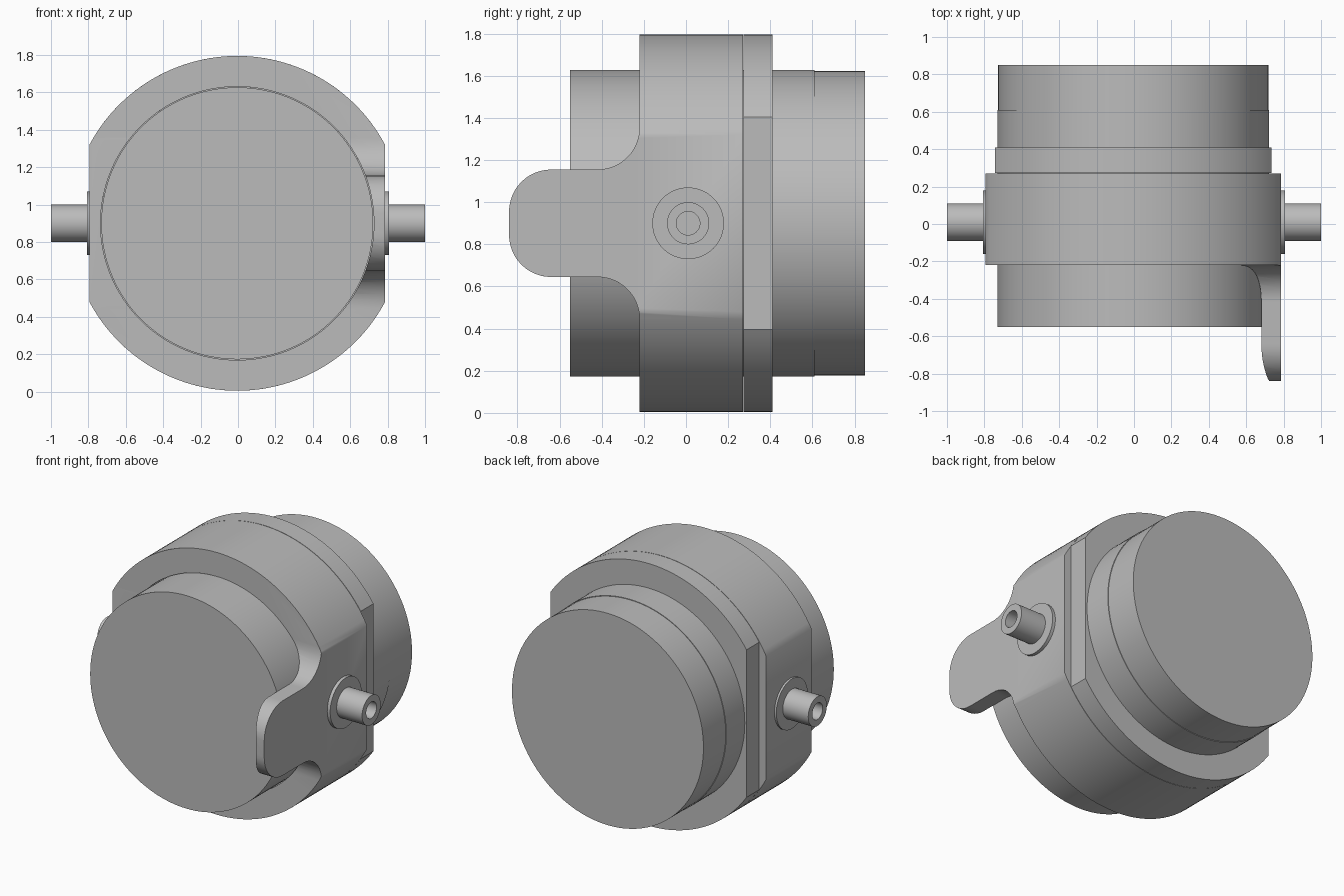
import bpy, bmesh
from math import sin, cos, pi, acos, radians
from mathutils import Vector

cube = bpy.data.objects.get("Cube")
if cube:
    bpy.data.objects.remove(cube)

CX, CZ = -0.004, 0.9      # axis of the round body
OUTER, BORE = 0.895, 0.731

grey = bpy.data.materials.new("plain grey")
grey.use_nodes = True
grey.diffuse_color = (0.5, 0.5, 0.5, 1)
grey.node_tree.nodes["Principled BSDF"].inputs["Base Color"].default_value = (0.5, 0.5, 0.5, 1)


def arc(cx, cy, r, start, end, steps):
    """Points along an arc, angles in degrees."""
    angles = [radians(start + (end - start) * i / steps) for i in range(steps + 1)]
    return [(cx + r * cos(a), cy + r * sin(a)) for a in angles]


def prism(name, points, axis, low, high):
    """Extrude a profile along x (points are y, z) or y (points are x, z)."""
    bm = bmesh.new()
    place = (lambda p: (low, p[0], p[1])) if axis == "x" else (lambda p: (p[0], low, p[1]))
    face = bm.faces.new([bm.verts.new(place(p)) for p in points])
    new = bmesh.ops.extrude_face_region(bm, geom=[face])["geom"]
    step = Vector((high - low, 0, 0) if axis == "x" else (0, high - low, 0))
    bmesh.ops.translate(bm, vec=step, verts=[v for v in new if isinstance(v, bmesh.types.BMVert)])
    bmesh.ops.recalc_face_normals(bm, faces=bm.faces)
    mesh = bpy.data.meshes.new(name)
    bm.to_mesh(mesh)
    bm.free()
    mesh.materials.append(grey)
    obj = bpy.data.objects.new(name, mesh)
    bpy.context.collection.objects.link(obj)
    return obj


def disc(r, x, z, sides=128):
    return arc(x, z, r, 0, 360, sides)[:-1]


def flat_sided(flat):
    """Circle with its left and right sides cut flat."""
    a = acos(flat / OUTER) * 180 / pi
    return arc(CX, CZ, OUTER, a, 180 - a, 48) + arc(CX, CZ, OUTER, 180 + a, 360 - a, 48)


def cut(obj, cutter, operation="DIFFERENCE"):
    mod = obj.modifiers.new(cutter.name, "BOOLEAN")
    mod.operation, mod.solver, mod.object = operation, "EXACT", cutter
    cutter.hide_render = True
    cutter.hide_set(True)


def smooth(obj):
    bpy.ops.object.select_all(action="DESELECT")
    obj.select_set(True)
    bpy.context.view_layer.objects.active = obj
    bpy.ops.object.shade_smooth_by_angle(angle=radians(30))


def bake(obj):
    """Apply the modifiers and delete the cutters."""
    cutters = [m.object for m in obj.modifiers if m.type == "BOOLEAN"]
    graph = bpy.context.evaluated_depsgraph_get()
    mesh = bpy.data.meshes.new_from_object(obj.evaluated_get(graph))
    obj.modifiers.clear()
    obj.data = mesh
    for c in cutters:
        bpy.data.objects.remove(c)


# Main ring with the rounded tab on its left side
ring = prism("main_ring", flat_sided(0.79), "y", -0.9, 0.27)
half = (arc(-0.64, CZ + 0.055, 0.2, 180, 90, 12)
        + arc(-0.42, CZ + 0.455, 0.2, 270, 360, 12))
half += [(-0.22, 2), (0.5, 2)]
outline = half + [(y, 2 * CZ - z) for y, z in reversed(half)]
cut(ring, prism("tab_outline", outline, "x", -1.2, 1.2), "INTERSECT")
cut(ring, prism("bore", disc(BORE, CX, CZ), "y", -1, 0.2))
side_block = [(-1.2, -0.5), (0.3, -0.5), (0.3, 2.5), (-1.2, 2.5)]
cut(ring, prism("side_block", side_block, "y", -1.1, -0.22))
bake(ring)
bevel = ring.modifiers.new("soft_edges", "BEVEL")
bevel.width, bevel.segments = 0.007, 2
bevel.limit_method, bevel.angle_limit = "ANGLE", radians(40)
smooth(ring)

# Rear clamp plate, with deeper flats
smooth(prism("rear_plate", flat_sided(0.74), "y", 0.273, 0.41))

# Round core and its rear end
smooth(prism("core", disc(0.727, CX, CZ), "y", -0.55, 0.61))
smooth(prism("core_rear", disc(0.723, CX, CZ), "y", 0.6, 0.85))

# Hollow pivot pins with their washers
for side, word in ((1, "left"), (-1, "right")):
    pin = prism(word + "_pin", disc(0.1, 0.01, CZ, 48), "x", side * 0.75, side)
    cut(pin, prism("pin_hole", disc(0.056, 0.01, CZ, 32), "x", side * 0.82, side * 1.1))
    bake(pin)
    smooth(pin)
    smooth(prism(word + "_washer", disc(0.17, 0.01, CZ, 64), "x", side * 0.75, side * 0.808))
